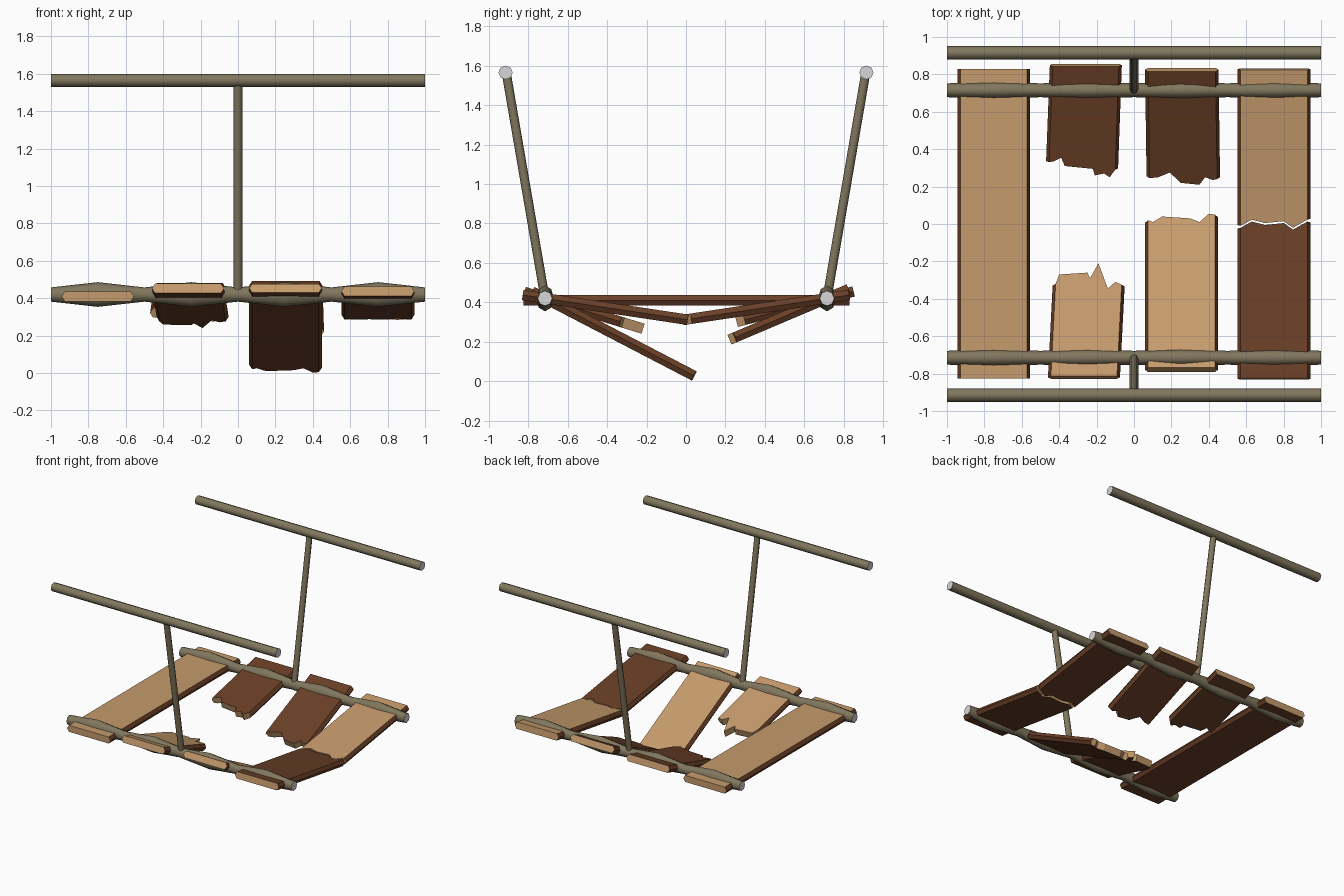
import bpy, bmesh, math
from mathutils import Vector

if "Cube" in bpy.data.objects:
    bpy.data.objects.remove(bpy.data.objects["Cube"])


def material(name, rgb):
    m = bpy.data.materials.new(name)
    m.diffuse_color = (*rgb, 1)
    m.use_nodes = True
    m.node_tree.nodes["Principled BSDF"].inputs["Base Color"].default_value = m.diffuse_color
    return m


TAN = material("light cut wood", (0.56, 0.325, 0.15))
BROWN = material("dark brown wood", (0.144, 0.05, 0.02))
ROPE = material("grey brown rope", (0.22, 0.185, 0.112))
END = material("pale rope end", (0.68, 0.68, 0.68))


def finish(name, bm, mats):
    bmesh.ops.recalc_face_normals(bm, faces=bm.faces)
    me = bpy.data.meshes.new(name)
    bm.to_mesh(me)
    bm.free()
    for m in mats:
        me.materials.append(m)
    ob = bpy.data.objects.new(name, me)
    bpy.context.collection.objects.link(ob)
    return ob


def rope(name, stations, sides=8):
    """Tube through stations of (centre, half width, half height)."""
    bm = bmesh.new()
    axis = (Vector(stations[-1][0]) - Vector(stations[0][0])).normalized()
    u = Vector((0, 1, 0)) if abs(axis.x) > 0.9 else Vector((1, 0, 0))
    v = axis.cross(u)
    rings = []
    for c, ru, rv in stations:
        ring = []
        for i in range(sides):
            a = math.tau * i / sides
            ring.append(bm.verts.new(Vector(c) + u * ru * math.cos(a) + v * rv * math.sin(a)))
        rings.append(ring)
    for a, b in zip(rings, rings[1:]):
        for i in range(sides):
            j = (i + 1) % sides
            bm.faces.new((a[i], a[j], b[j], b[i])).smooth = True
    for ring in (rings[0], rings[-1]):
        bm.faces.new(ring).material_index = 1
    return finish(name, bm, [ROPE, END])


ROPE_Y, ROPE_Z, HALF = 0.715, 0.42, 0.0265


def plank(name, side, outer, edge, slope, top, x_shift=0.0, level=ROPE_Z):
    """Board hung on one rope (side -1 front, 1 back); edge lists the (x, y) of its broken end."""
    bm = bmesh.new()
    n = Vector((0, side * -slope, 1)).normalized()
    n.y = -side * abs(n.y)
    inset = 0.016
    n_pts = len(edge)

    def ring(points):
        mids, tops, bottoms = [], [], []
        for i, (x, y) in enumerate(points):
            c = Vector((x, y, level + slope * (abs(y) - ROPE_Y) if y * side > 0
                        else level - slope * (abs(y) + ROPE_Y)))
            d = inset if i == 0 else -inset if i == n_pts - 1 else 0
            if d:
                mids.append(bm.verts.new(c))
            c.x += d
            tops.append(bm.verts.new(c + n * HALF))
            bottoms.append(bm.verts.new(c - n * HALF))
        return mids, tops, bottoms

    far = ring([(x + x_shift, outer) for x, y in edge])
    near = ring([(x, y - n.y * HALF) for x, y in edge])
    for i in range(n_pts - 1):
        # top, underside
        f = bm.faces.new((far[1][i], far[1][i + 1], near[1][i + 1], near[1][i]))
        f.material_index = 0 if top == TAN else 1
        f = bm.faces.new((far[2][i], far[2][i + 1], near[2][i + 1], near[2][i]))
        f.material_index = 1
        # end grain
        for m, t, b in (far, near):
            bm.faces.new((t[i], t[i + 1], b[i + 1], b[i]))
    for k, e in ((0, 0), (1, n_pts - 1)):
        for m, t, b in (far, near):
            bm.faces.new((m[k], t[e], b[e]))
        # bevelled long edges
        for layer in (1, 2):
            f = bm.faces.new((far[0][k], near[0][k], near[layer][e], far[layer][e]))
            f.material_index = 1
    return finish(name, bm, [TAN, BROWN])


# Ropes on both sides: hand rope, hanger, and foot rope swelling round each plank
for s, tag in ((-1, "front"), (1, "back")):
    rope(tag + "_hand_rope", [((x, s * 0.915, 1.565), 0.036, 0.035) for x in (-1, 1)])
    rope(tag + "_hanger_rope", [((0, s * 0.715, 0.42), 0.023, 0.023),
                                ((0, s * 0.91, 1.555), 0.023, 0.023)])
    foot = []
    for i in range(17):
        x = -1 + i / 8
        w = 0.5 - 0.5 * math.cos(math.tau * i / 4)
        foot.append(((x, s * ROPE_Y, ROPE_Z), 0.037 + 0.008 * w, 0.038 + 0.028 * w))
    rope(tag + "_foot_rope", foot)

# Whole plank
plank("whole_plank", -1, -0.825, [(-0.943, 0.83), (-0.557, 0.83)], 0, TAN, level=0.41)

# Two snapped planks hanging from their ropes
plank("left_snapped_front", -1, -0.82,
      [(-0.435, -0.32), (-0.40, -0.27), (-0.25, -0.26), (-0.235, -0.29), (-0.19, -0.21),
       (-0.14, -0.345), (-0.10, -0.31), (-0.05, -0.325)], 0.31, TAN, -0.025)
plank("left_snapped_back", 1, 0.85,
      [(-0.47, 0.33), (-0.43, 0.335), (-0.39, 0.355), (-0.37, 0.31), (-0.22, 0.295),
       (-0.21, 0.26), (-0.16, 0.27), (-0.13, 0.25), (-0.085, 0.29)], 0.26, BROWN, 0.02)
plank("right_snapped_front", -1, -0.78,
      [(0.06, 0.02), (0.10, 0.01), (0.15, 0.04), (0.30, 0.03), (0.35, 0.01),
       (0.40, 0.055), (0.448, 0.05)], 0.52, TAN)
plank("right_snapped_back", 1, 0.825,
      [(0.067, 0.245), (0.13, 0.25), (0.19, 0.275), (0.23, 0.24), (0.25, 0.22),
       (0.35, 0.21), (0.38, 0.25), (0.42, 0.235), (0.46, 0.24)], 0.424, BROWN, -0.008)

# Cracked plank sagging in the middle
crack = [(0.553, -0.015), (0.63, 0.018), (0.70, 0.0), (0.80, 0.01), (0.85, -0.025), (0.943, 0.018)]
plank("cracked_plank_front", -1, -0.828, [(x, y - 0.005) for x, y in crack], 0.15, BROWN)
plank("cracked_plank_back", 1, 0.828, [(x, y + 0.005) for x, y in crack], 0.15, TAN)
